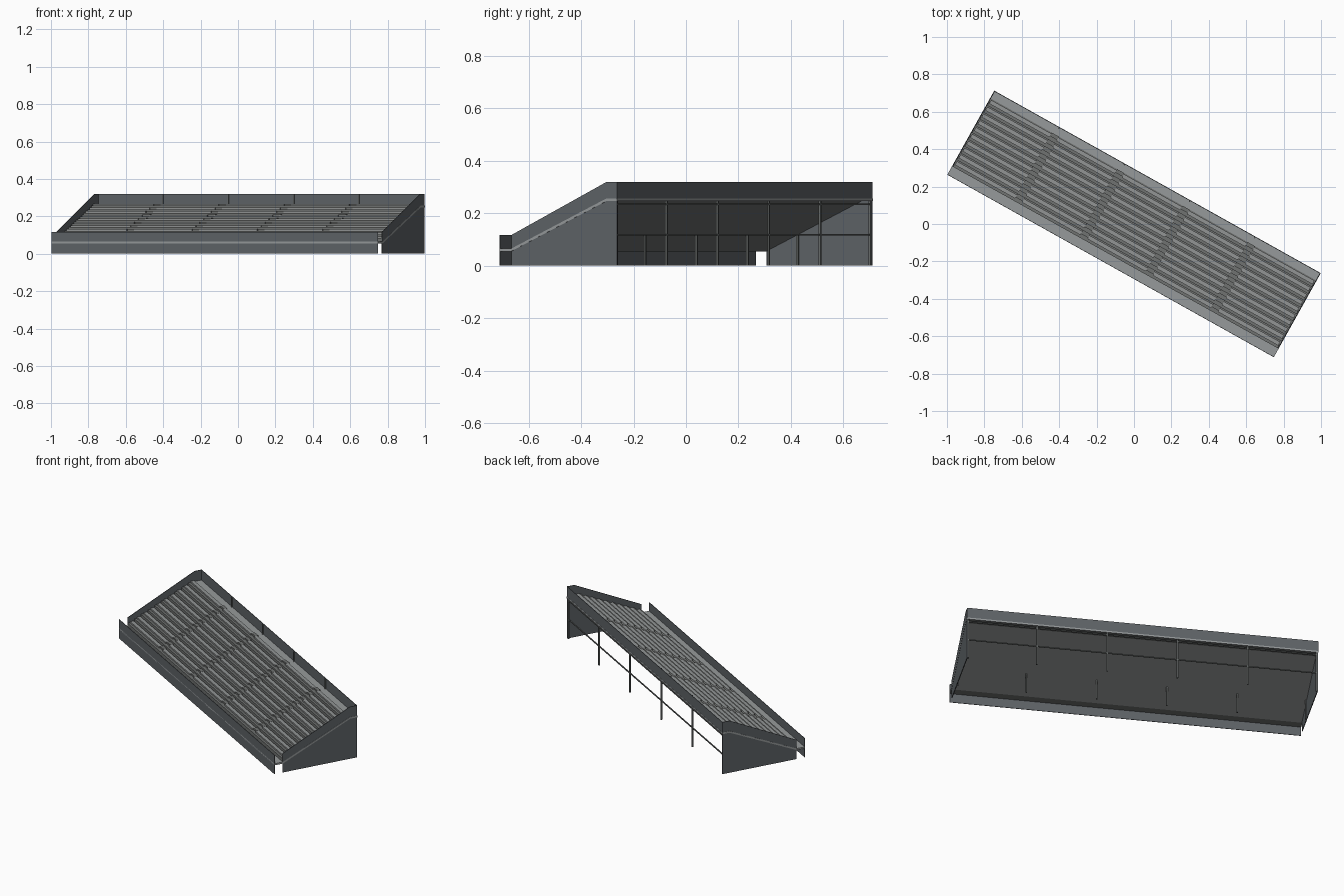
import bpy, bmesh, math

cube = bpy.data.objects.get("Cube")
if cube:
    bpy.data.objects.remove(cube, do_unlink=True)

YAW = math.radians(-29.2)      # the stand lies at an angle in plan
HALF_L, HALF_D = 1.0, 0.257
ROWS = 10
V0, V1 = -0.205, 0.212         # start and end of the sloped seating
Z0, Z1 = 0.065, 0.257
RUN, RISE = (V1 - V0) / ROWS, (Z1 - Z0) / ROWS
AISLES = (-0.6, -0.2, 0.2, 0.6)
AISLE_W = 0.044


def material(name, srgb):
    lin = [((c / 255 + 0.055) / 1.055) ** 2.4 for c in srgb]
    m = bpy.data.materials.new(name)
    m.use_nodes = True
    m.diffuse_color = (*lin, 1)
    m.node_tree.nodes["Principled BSDF"].inputs["Base Color"].default_value = (*lin, 1)
    return m


cladding = material("dark cladding", (94, 99, 103))
concrete = material("light concrete", (150, 154, 155))
tread_grey = material("tread grey", (112, 114, 113))
bench_grey = material("bench grey", (146, 149, 149))
steel = material("steel", (104, 108, 107))


def prism(bm, profile, u0, u1):
    """Extrude a (depth, height) outline along the length of the stand."""
    a = [bm.verts.new((u0, v, z)) for v, z in profile]
    b = [bm.verts.new((u1, v, z)) for v, z in profile]
    bm.faces.new(a)
    bm.faces.new(b)
    for i in range(len(a)):
        j = (i + 1) % len(a)
        bm.faces.new((a[i], a[j], b[j], b[i]))


def box(bm, u0, u1, v0, v1, z0, z1):
    prism(bm, [(v0, z0), (v1, z0), (v1, z1), (v0, z1)], u0, u1)


def finish(name, bm, mat):
    bmesh.ops.recalc_face_normals(bm, faces=bm.faces)
    mesh = bpy.data.meshes.new(name)
    bm.to_mesh(mesh)
    bm.free()
    mesh.materials.append(mat)
    ob = bpy.data.objects.new(name, mesh)
    ob.rotation_euler.z = YAW
    bpy.context.collection.objects.link(ob)
    return ob


# Deck slab: front walkway, slope, rear walkway
line = [(-HALF_D, Z0), (V0, Z0), (V1, Z1), (HALF_D + 0.001, Z1)]
bm = bmesh.new()
prism(bm, line + [(v, z - 0.01) for v, z in reversed(line)], -HALF_L, HALF_L)
deck = finish("deck_slab", bm, concrete)
deck.data.materials.append(tread_grey)
for f in deck.data.polygons:
    if f.normal.z < -0.5:
        f.material_index = 1

# Stepped treads
bm = bmesh.new()
for i in range(ROWS):
    v, z = V0 + i * RUN, Z0 + i * RISE
    prism(bm, [(v, z), (v + RUN, z + RISE), (v, z + RISE)], -0.994, 0.994)
finish("treads", bm, tread_grey)

# Benches between the aisles
bm = bmesh.new()
edges = [-0.99] + [a + s * AISLE_W / 2 for a in AISLES for s in (-1, 1)] + [0.99]
for i in range(ROWS):
    v, z = V0 + i * RUN, Z0 + (i + 1) * RISE
    for u0, u1 in zip(edges[::2], edges[1::2]):
        box(bm, u0, u1, v + 0.014, v + 0.036, z, z + 0.009)
finish("benches", bm, bench_grey)

# Half-height steps in the aisles
bm = bmesh.new()
for a in AISLES:
    for i in range(ROWS):
        v, z = V0 + (i + 0.5) * RUN, Z0 + (i + 1) * RISE
        box(bm, a - AISLE_W / 2, a + AISLE_W / 2, v, v + RUN / 2, z, z + RISE / 2)
finish("aisle_steps", bm, tread_grey)

# Front and rear walls
bm = bmesh.new()
box(bm, -HALF_L, HALF_L, -HALF_D, -HALF_D + 0.003, 0, 0.117)
finish("front_wall", bm, cladding)
bm = bmesh.new()
box(bm, -HALF_L, HALF_L, HALF_D - 0.003, HALF_D, Z1 - 0.002, 0.32)
finish("rear_parapet", bm, cladding)

# Side walls, set back from the front wall
for side, name in ((1, "left_side_wall"), (-1, "right_side_wall")):
    bm = bmesh.new()
    prism(bm, [(V0, 0), (HALF_D, 0), (HALF_D, 0.32), (V1, 0.32), (V0, 0.117)],
          side * 0.995, side * 0.999)
    finish(name, bm, cladding)

# Support posts under the deck and short posts on the parapet
bm = bmesh.new()
for u in AISLES + (-0.991, 0.991):
    box(bm, u - 0.004, u + 0.004, 0.246, 0.254, 0, 0.248)
    box(bm, u - 0.004, u + 0.004, -0.07, -0.062, 0, 0.121)
finish("support_posts", bm, steel)
bm = bmesh.new()
for u in AISLES:
    box(bm, u - 0.003, u + 0.003, 0.248, 0.254, Z1, 0.318)
finish("parapet_posts", bm, steel)

# Rear rails
bm = bmesh.new()
for z in (0.118, 0.235):
    box(bm, -0.995, 0.995, 0.247, 0.253, z - 0.003, z + 0.003)
finish("rear_rails", bm, steel)
